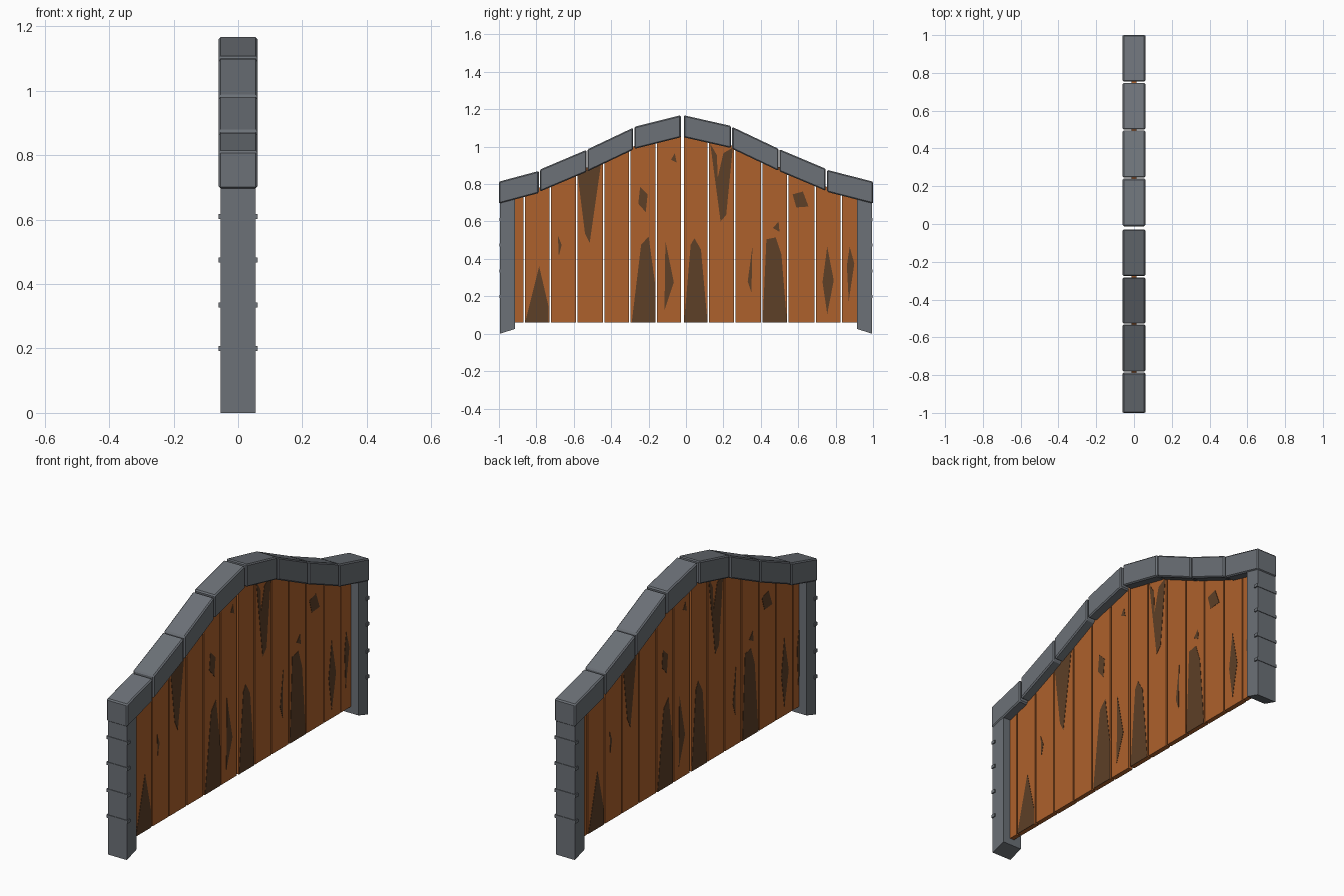
import bpy, bmesh


def material(name, rgb):
    m = bpy.data.materials.new(name)
    m.diffuse_color = (*rgb, 1)
    return m


WOOD = material("wood", (0.42, 0.12, 0.025))
DARK = material("dark_wood", (0.11, 0.05, 0.02))
STONE = material("stone", (0.15, 0.165, 0.185))


def prism(name, outline, x0, x1, mat, bevel=0):
    """Extrude a (y, z) outline from x0 to x1."""
    bm = bmesh.new()
    face = bm.faces.new([bm.verts.new((x0, y, z)) for y, z in outline])
    ext = bmesh.ops.extrude_face_region(bm, geom=[face])
    verts = [g for g in ext["geom"] if isinstance(g, bmesh.types.BMVert)]
    bmesh.ops.translate(bm, verts=verts, vec=(x1 - x0, 0, 0))
    bmesh.ops.recalc_face_normals(bm, faces=bm.faces)
    if bevel:
        bmesh.ops.bevel(bm, geom=bm.edges[:], offset=bevel, segments=1,
                        affect='EDGES', profile=0.5)
    me = bpy.data.meshes.new(name)
    bm.to_mesh(me)
    bm.free()
    me.materials.append(mat)
    ob = bpy.data.objects.new(name, me)
    bpy.context.collection.objects.link(ob)
    return ob


# Stone coping blocks: y start, y end, underside z at start, at end
blocks = [(-1, -.787, .70, .757), (-.78, -.532, .765, .87),
          (-.526, -.283, .873, .988), (-.276, -.028, .993, 1.055),
          (-.012, .24, 1.055, .998), (.247, .494, .993, .876),
          (.5, .747, .873, .769), (.754, 1, .763, .70)]
for y0, y1, z0, z1 in blocks:
    prism("coping_block", [(y0, z0), (y1, z1), (y1, z1 + .118), (y0, z0 + .118)],
          -.06, .06, STONE, .006)


def coping_z(y):
    """Height of the coping underside at y."""
    for y0, y1, z0, z1 in blocks:
        if y <= y1:
            return z0 + (z1 - z0) * (max(y, y0) - y0) / (y1 - y0)
    return blocks[-1][3]


# End posts with slanted feet and thin stone bands
for s in (-1, 1):
    prism("post", [(s * .995, .005), (s * .915, .03), (s * .915, .74), (s * .995, .72)],
          -.055, .055, STONE)
    for z in (.205, .34, .48, .615):
        prism("post_band", [(s * .998, z - .008), (s * .975, z - .008),
                            (s * .975, z + .008), (s * .998, z + .008)],
              -.061, .061, STONE)

# Vertical planks, both leaves
edges = [-.93, -.865, -.725, -.585, -.44, -.3, -.16, -.02,
         .12, .26, .405, .545, .69, .83, .93]
for a, b in zip(edges, edges[1:]):
    y0, y1 = a + .004, b - .004
    if b == -.02:
        y1 = -.028
    if a == -.02:
        y0 = -.012
    prism("plank", [(y0, .065), (y1, .065), (y1, coping_z(y1) + .02),
                    (y0, coping_z(y0) + .02)], -.012, .012, WOOD)

# Dark grain patches, repeated on the back turned half round
patches = [
    [(-.86, .065), (-.785, .365), (-.735, .15), (-.735, .065)],
    [(-.685, .53), (-.665, .48), (-.68, .42)],
    [(-.58, .86), (-.455, .91), (-.515, .49), (-.54, .54)],
    [(-.29, .065), (-.24, .48), (-.2, .525), (-.165, .27), (-.165, .065)],
    [(-.245, .79), (-.205, .75), (-.215, .655), (-.255, .7)],
    [(-.11, .5), (-.065, .28), (-.115, .13)],
    [(-.08, .935), (-.06, .97), (-.05, .92)],
    [(-.01, .065), (.025, .48), (.045, .515), (.08, .455), (.115, .065)],
    [(.13, 1.02), (.165, .96), (.17, .84), (.2, .97), (.25, 1.0), (.215, .64), (.185, .605)],
    [(.355, .47), (.35, .225), (.33, .285)],
    [(.41, .065), (.43, .51), (.48, .52), (.51, .43), (.54, .065)],
    [(.465, .57), (.495, .605), (.5, .55)],
    [(.57, .75), (.625, .765), (.655, .685), (.59, .68)],
    [(.755, .47), (.79, .29), (.755, .11), (.73, .28)],
    [(.875, .47), (.9, .38), (.87, .18), (.86, .37)],
]
for p in patches:
    prism("grain_front", p, .011, .0135, DARK)
    prism("grain_back", [(-.038 - y, z) for y, z in p], -.011, -.0135, DARK)

# Rest the lowest point on the ground
for ob in bpy.context.collection.objects:
    ob.location.z = -.005
